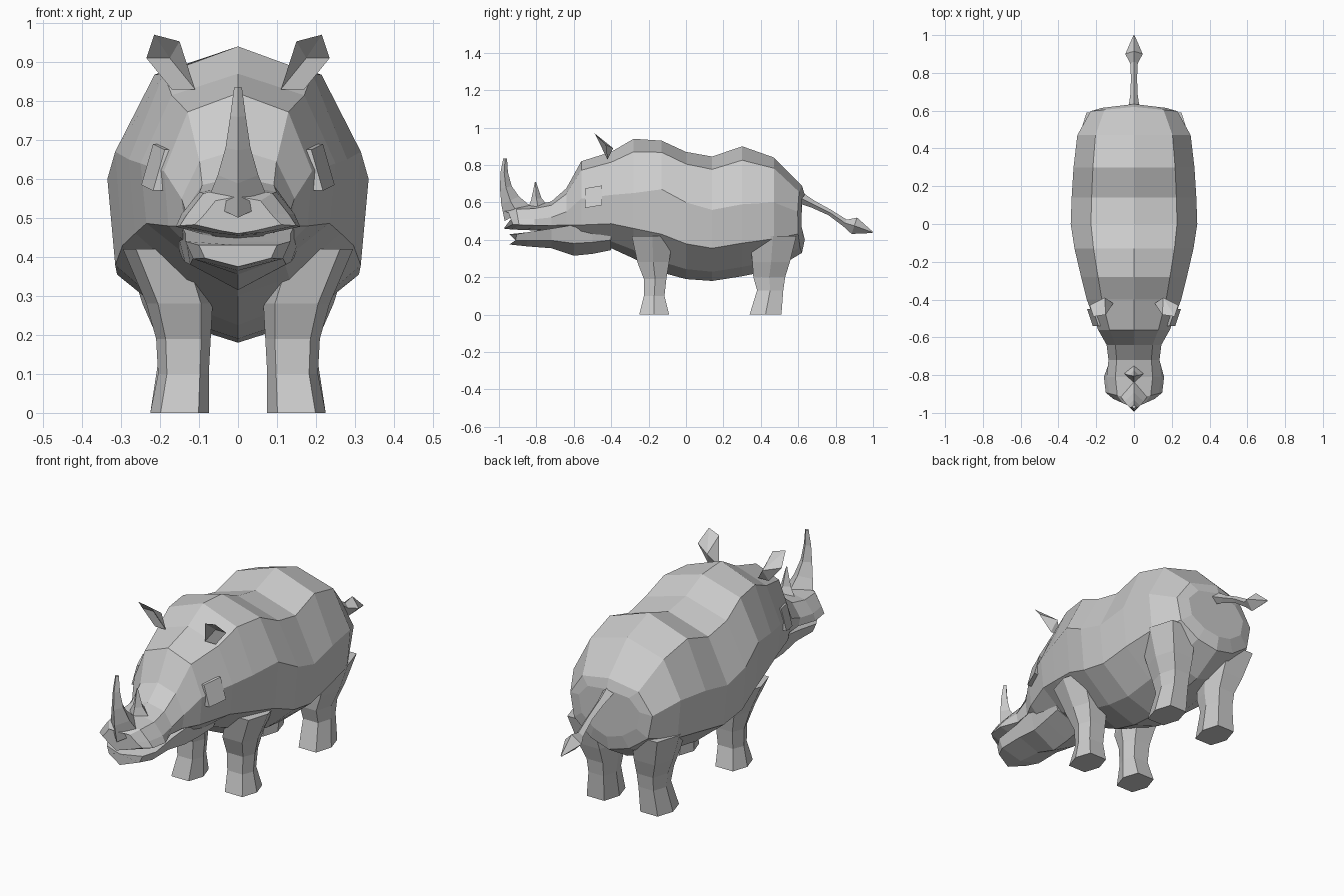
import bpy, bmesh
from mathutils import Vector

cube = bpy.data.objects.get("Cube")
if cube:
    bpy.data.objects.remove(cube, do_unlink=True)

GREY = (.6, .6, .6, 1)
hide = bpy.data.materials.new("grey hide")
hide.use_nodes = True
hide.diffuse_color = GREY
hide.node_tree.nodes["Principled BSDF"].inputs["Base Color"].default_value = GREY


def finish(bm, name):
    """Turn a bmesh into a flat-shaded object with the hide material."""
    bmesh.ops.recalc_face_normals(bm, faces=bm.faces)
    mesh = bpy.data.meshes.new(name)
    bm.to_mesh(mesh)
    bm.free()
    mesh.materials.append(hide)
    bpy.context.collection.objects.link(bpy.data.objects.new(name, mesh))


def loft(name, rings):
    """Skin a list of equal-sized closed rings and cap both ends."""
    bm = bmesh.new()
    rows = [[bm.verts.new(point) for point in ring] for ring in rings]
    count = len(rows[0])
    for near, far in zip(rows, rows[1:]):
        for i in range(count):
            j = (i + 1) % count
            bm.faces.new((near[i], near[j], far[j], far[i]))
    bm.faces.new(rows[0])
    bm.faces.new(rows[-1])
    finish(bm, name)


def mirrored_ring(y, top, half, bottom, sweep=0):
    """Close a half outline of (x, z) pairs into a symmetric ring."""
    left = [(x, y + sweep * x, z) for x, z in half]
    right = [(-x, depth, z) for x, depth, z in reversed(left)]
    return [(0, y, top)] + left + [(0, y, bottom)] + right


def trunk_section(y, width, top, mid, bottom, flare=.94, sweep=0):
    """Ten-sided section: back edge, flank, lower flank and belly edge."""
    low = mid + (bottom - mid) * .54
    belly = bottom + (mid - bottom) * .13
    half = [(width * .68, top - (top - mid) * .24), (width, mid),
            (width * flare, low), (width * .47, belly)]
    return mirrored_ring(y, top, half, bottom, sweep)


def jaw_section(y, width, top, bottom, sweep=0):
    """Eight-sided section with a flat top and a shallow keel."""
    half = [(width, top), (width * .85, bottom + (top - bottom) * .4)]
    return mirrored_ring(y, top, half, bottom, sweep)


# Trunk, neck and upper head: depth, half width, top, flank, bottom
TRUNK = [
    (.635, .17, .64, .56, .4, .9, -.12), (.62, .23, .69, .55, .33, .9, -.1),
    (.47, .3, .84, .6, .24), (.3, .32, .9, .59, .205), (.14, .33, .845, .56, .18),
    (0, .335, .87, .6, .19), (-.13, .315, .93, .67, .225),
    (-.28, .28, .94, .65, .3), (-.4, .25, .87, .64, .355),
    (-.56, .19, .82, .62, .36), (-.64, .145, .675, .55, .42),
    (-.72, .135, .605, .52, .44), (-.81, .145, .585, .51, .45, 1.1),
    (-.93, .13, .58, .51, .455, 1.15, .25), (-.975, .085, .555, .51, .46, 1.3, .45),
]
loft("body", [trunk_section(*row) for row in TRUNK])

# Lower jaw, leaving a thin open mouth at the front
JAW = [
    (-.4, .17, .48, .345), (-.5, .16, .48, .325), (-.6, .145, .48, .315),
    (-.72, .135, .46, .355), (-.85, .135, .44, .365), (-.945, .1, .43, .375, .4),
]
loft("lower_jaw", [jaw_section(*row) for row in JAW])


def legs(side, word):
    """Six-sided legs: height, centre x, centre y, half width, half depth."""
    outline = ((1, 0), (.65, 1), (-.65, 1), (-1, 0), (-.65, -1), (.65, -1))
    places = {
        "front": [(0, .15, -.17, .075, .08), (.1, .14, -.17, .065, .055),
                  (.19, .14, -.165, .07, .06), (.28, .15, -.175, .085, .085),
                  (.42, .2, -.18, .095, .11)],
        "hind": [(0, .15, .425, .075, .085), (.13, .14, .45, .065, .07),
                 (.2, .14, .445, .07, .085), (.28, .155, .455, .09, .1),
                 (.42, .18, .465, .11, .125)],
    }
    for place, rows in places.items():
        loft(f"{place}_leg_{word}", [
            [(side * (x + u * wide), y + v * deep, z) for u, v in outline]
            for z, x, y, wide, deep in rows])


def spike(name, path):
    """Four-sided tapering tube along (y, z, radius) points in the middle plane."""
    rings = []
    for i, (y, z, radius) in enumerate(path):
        before, after = path[max(i - 1, 0)], path[min(i + 1, len(path) - 1)]
        along = Vector((0, after[0] - before[0], after[1] - before[1])).normalized()
        across = along.cross(Vector((1, 0, 0))) * radius
        centre, aside = Vector((0, y, z)), Vector((radius, 0, 0))
        rings.append([centre + aside, centre + across, centre - aside, centre - across])
    loft(name, rings)


# Horns and tail
spike("front_horn", [(-.9, .54, .08), (-.94, .61, .052), (-.963, .68, .032),
                     (-.972, .76, .02), (-.967, .835, .01)])
spike("rear_horn", [(-.79, .565, .06), (-.8, .62, .027), (-.805, .71, .003)])
spike("tail", [(.6, .63, .032), (.68, .59, .02), (.77, .545, .016),
               (.85, .49, .02), (.9, .475, .046), (.997, .44, .004)])


def ear(side, word):
    """Faceted cup flaring outwards, hollow at the front."""
    bm = bmesh.new()

    def point(x, y, z):
        return bm.verts.new((side * x, y, z))

    rim = [point(.11, -.42, .83), point(.17, -.42, .83), point(.235, -.43, .91),
           point(.215, -.49, .97), point(.15, -.48, .953)]
    hollow, back = point(.175, -.43, .91), point(.155, -.39, .89)
    for first, second in zip(rim, rim[1:] + rim[:1]):
        bm.faces.new((first, second, hollow))
        bm.faces.new((second, first, back))
    finish(bm, f"ear_{word}")


def eye(side, word):
    """Thin raised block leaning with the cheek."""
    bm = bmesh.new()
    bmesh.ops.create_cube(bm, size=1)
    for vert in bm.verts:
        out, along, up = vert.co
        vert.co = (side * (.203 + out * .03 - up * .03 + along * .03),
                   along * .09 - .495, .63 + up * .105 + along * .015)
    finish(bm, f"eye_{word}")


for side, word in ((1, "left"), (-1, "right")):
    legs(side, word)
    ear(side, word)
    eye(side, word)
